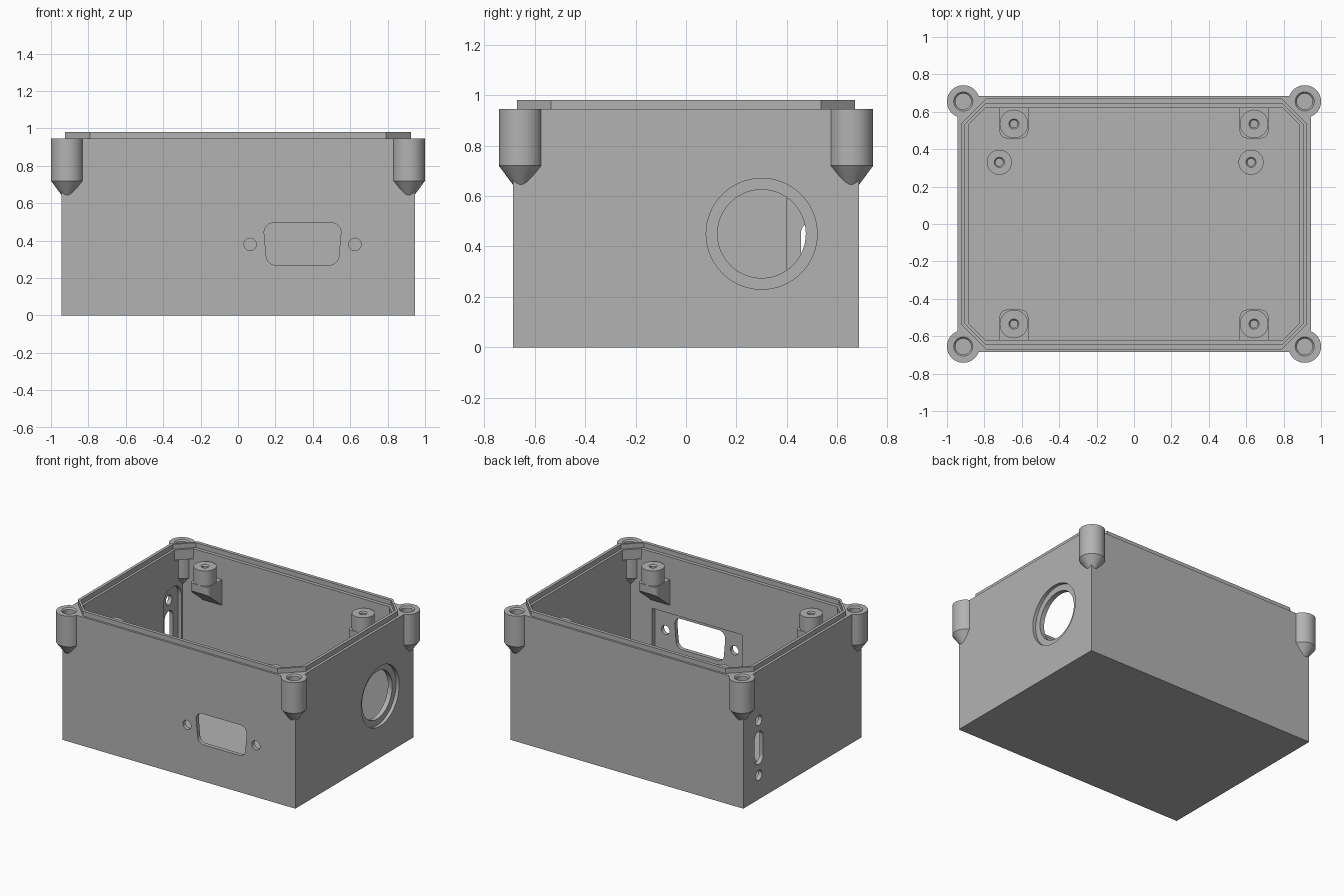
import bpy, bmesh, math
from mathutils import Vector

cube = bpy.data.objects.get("Cube")
if cube:
    bpy.data.objects.remove(cube, do_unlink=True)

grey = bpy.data.materials.new("plain grey")
grey.use_nodes = True
COLOR = (0.45, 0.45, 0.45, 1)
grey.diffuse_color = COLOR
grey.node_tree.nodes["Principled BSDF"].inputs["Base Color"].default_value = COLOR

# Axis to 3D mapping: profile (u, v) extruded along w
MAP = {"x": lambda u, v, w: (w, u, v),
       "y": lambda u, v, w: (u, w, v),
       "z": lambda u, v, w: (u, v, w)}


def loft(name, low, high, a, b, axis="z"):
    """Solid between two matching profiles at depths a and b."""
    bm = bmesh.new()
    p = [bm.verts.new(MAP[axis](u, v, a)) for u, v in low]
    q = [bm.verts.new(MAP[axis](u, v, b)) for u, v in high]
    n = len(p)
    bm.faces.new(p)
    bm.faces.new(q)
    for i in range(n):
        bm.faces.new((p[i], p[(i + 1) % n], q[(i + 1) % n], q[i]))
    bmesh.ops.recalc_face_normals(bm, faces=bm.faces)
    me = bpy.data.meshes.new(name)
    bm.to_mesh(me)
    bm.free()
    me.materials.append(grey)
    ob = bpy.data.objects.new(name, me)
    bpy.context.collection.objects.link(ob)
    return ob


def prism(name, profile, a, b, axis="z"):
    return loft(name, profile, profile, a, b, axis)


def circle(u, v, r, n=48):
    return [(u + r * math.cos(math.tau * i / n), v + r * math.sin(math.tau * i / n))
            for i in range(n)]


def rect(u, v, hu, hv):
    return [(u - hu, v - hv), (u + hu, v - hv), (u + hu, v + hv), (u - hu, v + hv)]


def octagon(hx, hy, c):
    return [(hx, c - hy), (hx, hy - c), (hx - c, hy), (c - hx, hy),
            (-hx, hy - c), (-hx, c - hy), (c - hx, -hy), (hx - c, -hy)]


def fillet(points, r, steps=8):
    """Round every corner of a convex counter-clockwise polygon."""
    out = []
    n = len(points)
    for i in range(n):
        p = Vector(points[i])
        d0 = (Vector(points[i - 1]) - p).normalized()
        d1 = (Vector(points[(i + 1) % n]) - p).normalized()
        half = d0.angle(d1) / 2
        centre = p + (d0 + d1).normalized() * r / math.sin(half)
        start = p + d0 * r / math.tan(half) - centre
        turn = math.pi - 2 * half
        a0 = math.atan2(start.y, start.x)
        out += [(centre.x + r * math.cos(a0 + turn * k / steps),
                 centre.y + r * math.sin(a0 + turn * k / steps)) for k in range(steps + 1)]
    return out


def combine(target, tool, operation):
    mod = target.modifiers.new("combine", "BOOLEAN")
    mod.operation, mod.solver, mod.object = operation, "EXACT", tool
    bpy.context.view_layer.objects.active = target
    bpy.ops.object.modifier_apply(modifier=mod.name)
    bpy.data.objects.remove(tool, do_unlink=True)


def cut(target, *tools):
    for tool in tools:
        combine(target, tool, "DIFFERENCE")


def join(target, *tools):
    for tool in tools:
        combine(target, tool, "UNION")


def smooth(ob):
    bpy.ops.object.select_all(action="DESELECT")
    ob.select_set(True)
    bpy.context.view_layer.objects.active = ob
    bpy.ops.object.shade_smooth_by_angle(angle=math.radians(30))


RIM, TOP = 0.945, 0.98
CORNERS = [(sx, sy) for sx in (-1, 1) for sy in (-1, 1)]

# Enclosure shell with raised, chamfered sealing lip
body = prism("enclosure_body", rect(0, 0, 0.945, 0.685), 0, RIM)
join(body, prism("lip", octagon(0.925, 0.67, 0.135), RIM - 0.02, TOP))
cut(body,
    prism("cavity", rect(0, 0, 0.885, 0.62), 0.06, 0.87),
    prism("mouth", octagon(0.885, 0.62, 0.09), 0.86, 1.1),
    prism("lip_step", octagon(0.903, 0.645, 0.11), RIM, 1.1))

# Corner screw bosses with conical undersides and blind holes
for sx, sy in CORNERS:
    x, y = 0.913 * sx, 0.655 * sy
    boss = prism("boss", circle(x, y, 0.087), 0.72, RIM)
    join(boss, loft("cone", circle(x, y, 0.002), circle(x, y, 0.087), 0.605, 0.72))
    join(body, boss)
    cut(body,
        prism("screw_hole", circle(x, y, 0.042), 0.74, 1.1),
        loft("hole_chamfer", circle(x, y, 0.042), circle(x, y, 0.052), RIM - 0.01, RIM + 0.001))

# Front connector opening, its screw holes and inner pocket
D_SHAPE = [(0.155, 0.27), (0.535, 0.27), (0.555, 0.495), (0.135, 0.495)]
cut(body,
    prism("pocket", rect(0.345, 0.38, 0.365, 0.15), -0.655, -0.6, "y"),
    prism("d_opening", fillet(D_SHAPE, 0.05), -0.8, -0.6, "y"),
    *[prism("hole", circle(x, 0.38, 0.033, 32), -0.8, -0.6, "y") for x in (0.065, 0.625)])

# Large round opening with a shallow counterbore
cut(body,
    prism("counterbore", circle(0.3, 0.45, 0.22, 64), 0.92, 1.1, "x"),
    prism("round_opening", circle(0.3, 0.45, 0.175, 64), 0.8, 1.1, "x"))

# Side slot with two screw holes and a rounded inner pocket
cut(body,
    prism("slot_pocket", fillet(rect(0.505, 0.378, 0.105, 0.305), 0.1), -0.915, -0.85, "x"),
    prism("slot", fillet(rect(0.505, 0.378, 0.05, 0.12), 0.048), -1.1, -0.85, "x"),
    *[prism("hole", circle(0.505, z, 0.036, 32), -1.1, -0.85, "x") for z in (0.177, 0.58)])
smooth(body)

# Wall-mounted standoffs on sloping brackets
for sx, sy in CORNERS:
    x, y = 0.642 * sx, 0.535 * sy
    name = ("left" if sx > 0 else "right") + ("_back" if sy > 0 else "_front") + "_standoff"
    ob = prism(name, fillet(rect(x, 0.559 * sy, 0.077, 0.101), 0.04), 0.55, 0.78)
    slope = [(0.4 * sy, 0.5), (0.7 * sy, 0.5), (0.7 * sy, 0.525), (0.4 * sy, 0.77)]
    cut(ob, prism("slope", slope, x - 0.2, x + 0.2, "x"))
    join(ob, prism("post", circle(x, y, 0.076), 0.76, 0.89))
    cut(ob, prism("pilot_hole", circle(x, y, 0.02, 24), 0.75, 1),
        loft("hole_chamfer", circle(x, y, 0.02, 24), circle(x, y, 0.028, 24), 0.88, 0.891))
    smooth(ob)

# Low floor pegs
for name, x in (("right_floor_peg", -0.72), ("left_floor_peg", 0.626)):
    ob = prism(name, circle(x, 0.33, 0.067), 0.05, 0.16)
    cut(ob, prism("pilot_hole", circle(x, 0.33, 0.02, 24), 0.09, 0.3),
        loft("hole_chamfer", circle(x, 0.33, 0.02, 24), circle(x, 0.33, 0.028, 24), 0.15, 0.161))
    smooth(ob)
